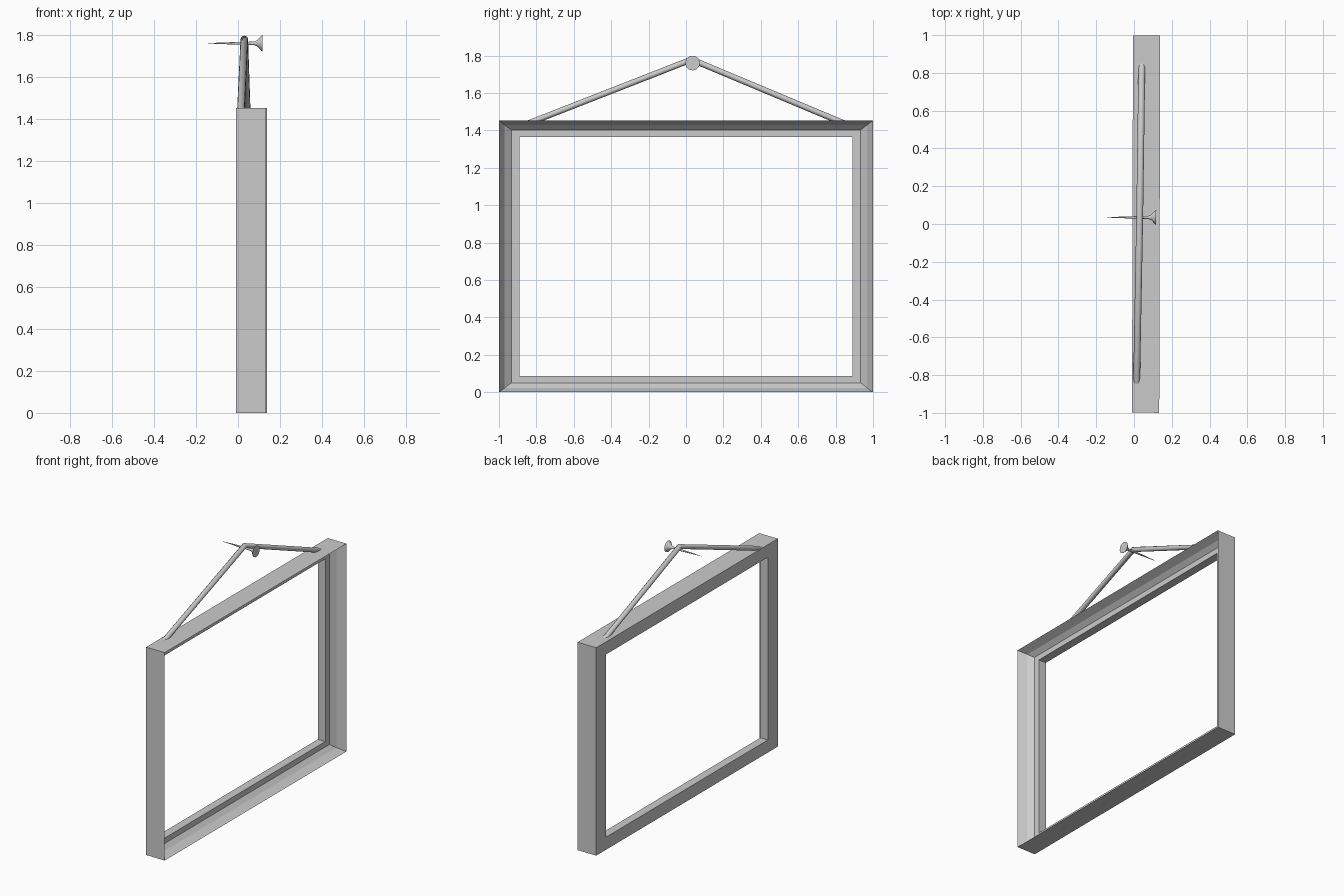
import bpy, bmesh, math
from mathutils import Vector

if "Cube" in bpy.data.objects:
    bpy.data.objects.remove(bpy.data.objects["Cube"])


def make_object(name, bm, smooth=False):
    bmesh.ops.recalc_face_normals(bm, faces=bm.faces)
    mesh = bpy.data.meshes.new(name)
    bm.to_mesh(mesh)
    bm.free()
    obj = bpy.data.objects.new(name, mesh)
    bpy.context.collection.objects.link(obj)
    if smooth:
        bpy.ops.object.select_all(action='DESELECT')
        obj.select_set(True)
        bpy.context.view_layer.objects.active = obj
        bpy.ops.object.shade_smooth_by_angle(angle=math.radians(50))
    return obj


def bridge(bm, rings, closed):
    pairs = list(zip(rings, rings[1:]))
    if closed:
        pairs.append((rings[-1], rings[0]))
    for a, b in pairs:
        n = len(a)
        for i in range(n):
            j = (i + 1) % n
            bm.faces.new((a[i], a[j], b[j], b[i]))


# Mitred frame: profile points are (depth x, side inset, top/bottom inset)
HEIGHT = 1.452
profile = [(-0.008, 0, 0), (0.136, 0, 0), (0.08, 0.03, 0.023),
           (0.05, 0.065, 0.05), (0.05, 0.11, 0.088), (-0.008, 0.11, 0.088)]
bm = bmesh.new()
rings = []
for x, dy, dz in profile:
    y, lo, hi = 0.999 - dy, dz, HEIGHT - dz
    rings.append([bm.verts.new((x, sy, z)) for sy, z in
                  ((-y, lo), (y, lo), (y, hi), (-y, hi))])
bridge(bm, rings, closed=True)
frame = make_object("picture_frame", bm)
frame.rotation_euler.z = -0.0025


# Hanging cord: a bent tube with a mitred peak over the nail
SIDES, RADIUS = 12, 0.018
path = [Vector((0.013, -0.875, 1.425)), Vector((0.03, 0.03, 1.779)),
        Vector((0.042, 0.875, 1.425))]
side = Vector((1, 0, 0))
ups = []
for a, b in zip(path, path[1:]):
    d = (b - a).normalized()
    ups.append(Vector((0, -d.z, d.y)).normalized())
peak_up = (ups[0] + ups[1]).normalized()
peak_up /= peak_up.dot(ups[0])
bm = bmesh.new()
rings = []
for p, up in zip(path, (ups[0], peak_up, ups[1])):
    ring = []
    for k in range(SIDES):
        t = math.tau * k / SIDES
        ring.append(bm.verts.new(p + RADIUS * (math.cos(t) * side + 0.88 * math.sin(t) * up)))
    rings.append(ring)
bridge(bm, rings, closed=False)
bm.faces.new(rings[0])
bm.faces.new(rings[-1])
make_object("hanging_cord", bm, smooth=True)


# Nail: turned profile (x, radius) around an axis along x
nail = [(-0.143, 0.001), (-0.04, 0.005), (0.076, 0.008), (0.092, 0.015),
        (0.112, 0.037), (0.116, 0.039)]
bm = bmesh.new()
rings = []
for x, r in nail:
    ring = []
    for k in range(24):
        t = math.tau * k / 24
        ring.append(bm.verts.new((x, 0.035 + r * math.cos(t), 1.76 + r * math.sin(t))))
    rings.append(ring)
bridge(bm, rings, closed=False)
bm.faces.new(rings[0])
bm.faces.new(rings[-1])
make_object("nail", bm, smooth=True)
